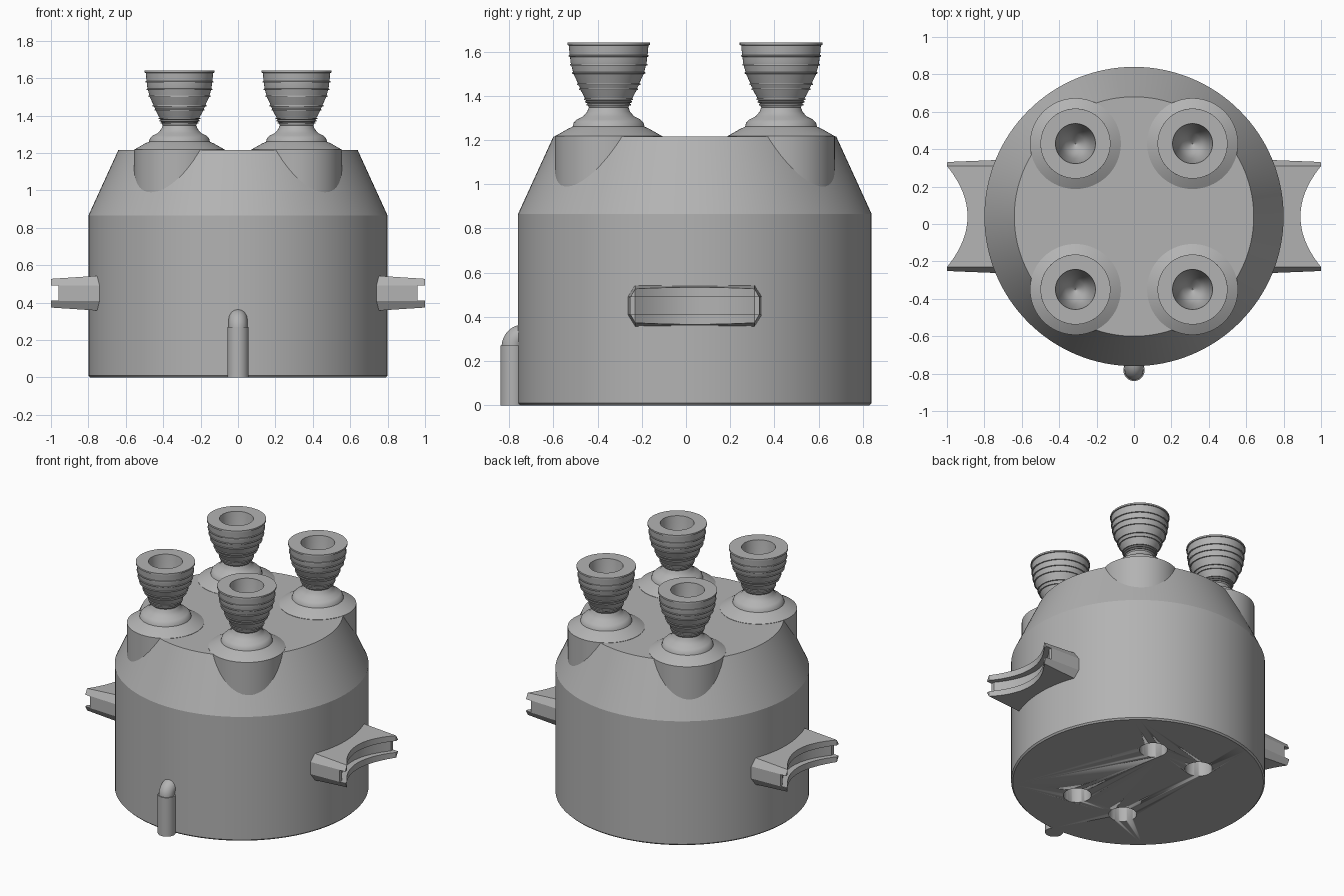
import bpy, bmesh, math
from mathutils import Vector

cube = bpy.data.objects.get("Cube")
if cube:
    bpy.data.objects.remove(cube)

CY = 0.04          # centre line of the hull in y

grey = bpy.data.materials.new("plain grey")
grey.use_nodes = True
COLOR = (0.45, 0.45, 0.45, 1)
grey.diffuse_color = COLOR
for node in grey.node_tree.nodes:
    if node.type == "BSDF_PRINCIPLED":
        node.inputs["Base Color"].default_value = COLOR


def finish(bm, name, angle=30):
    """Turn a bmesh into a shaded, coloured object."""
    bmesh.ops.remove_doubles(bm, verts=bm.verts, dist=1e-5)
    bmesh.ops.recalc_face_normals(bm, faces=bm.faces)
    mesh = bpy.data.meshes.new(name)
    bm.to_mesh(mesh)
    bm.free()
    obj = bpy.data.objects.new(name, mesh)
    bpy.context.collection.objects.link(obj)
    mesh.materials.append(grey)
    bpy.ops.object.select_all(action="DESELECT")
    obj.select_set(True)
    bpy.context.view_layer.objects.active = obj
    bpy.ops.object.shade_smooth_by_angle(angle=math.radians(angle))
    return obj


def skin(bm, rings, closed_ring=True):
    """Bridge successive rings of points and cap both ends."""
    loops = [[bm.verts.new(p) for p in ring] for ring in rings]
    n = len(loops[0])
    for a, b in zip(loops, loops[1:]):
        for i in range(n):
            j = (i + 1) % n
            bm.faces.new((a[i], a[j], b[j], b[i]))
    bm.faces.new(loops[0])
    bm.faces.new(loops[-1])


def lathe(name, profile, x, y, steps=64, angle=30):
    """Revolve (radius, height) points around a vertical axis."""
    bm = bmesh.new()
    turns = [math.tau * i / steps for i in range(steps)]
    skin(bm, [[(x + r * math.cos(t), y + r * math.sin(t), z) for t in turns]
              for r, z in profile])
    return finish(bm, name, angle)


# Hull with a small bottom chamfer and a conical shoulder
hull = lathe("hull", [(0.79, 0), (0.80, 0.01), (0.80, 0.865), (0.64, 1.215)],
             0, CY, 128, 20)

# Four sockets in the underside
for sx in (-1, 1):
    for sy in (-1, 1):
        cutter = lathe("socket_cutter", [(0.088, -0.1), (0.088, 0.3)],
                       sx * 0.187, CY + sy * 0.373, 48)
        cutter.hide_render = True
        mod = hull.modifiers.new("socket", "BOOLEAN")
        mod.operation = "DIFFERENCE"
        mod.solver = "EXACT"
        mod.object = cutter
        bpy.context.view_layer.objects.active = hull
        bpy.ops.object.modifier_apply(modifier=mod.name)
        bpy.data.objects.remove(cutter)

# Profiles of the mount, and of the bell with its hollow inside
MOUNT = [(0.243, 0.95), (0.243, 1.217), (0.185, 1.25), (0.163, 1.26), (0.158, 1.278),
         (0.143, 1.293), (0.115, 1.307), (0.097, 1.328), (0.088, 1.352)]
BELL = [(1.345, 0.088), (1.39, 0.108), (1.43, 0.128), (1.5, 0.159),
        (1.55, 0.172), (1.64, 0.182)]
LIPS = [1.36, 1.372, 1.384, 1.43, 1.452, 1.503, 1.54, 1.58, 1.632]
THROAT = [(0.107, 1.64), (0.098, 1.56), (0.08, 1.47), (0.052, 1.40), (0.002, 1.36)]


def bell_radius(z):
    for (z0, r0), (z1, r1) in zip(BELL, BELL[1:]):
        if z <= z1:
            return r0 + (r1 - r0) * (z - z0) / (z1 - z0)
    return BELL[-1][1]


bell = [(r, z) for z, r in BELL if all(abs(z - lip) > 0.009 for lip in LIPS)]
for lip in LIPS:
    r = bell_radius(lip)
    bell += [(r - 0.001, lip - 0.004), (r + 0.006, lip - 0.003), (r + 0.006, lip + 0.003),
             (r + 0.001, lip + 0.004)]
bell.sort(key=lambda p: p[1])
bell[-1] = (0.187, 1.64)
bell.insert(0, (0.002, 1.345))

for side, sx in (("left", 1), ("right", -1)):
    for end, sy in (("back", 1), ("front", -1)):
        x, y = sx * 0.313, CY + sy * 0.39
        lathe(f"{end}_{side}_mount", MOUNT, x, y)
        lathe(f"{end}_{side}_bell", bell + THROAT, x, y)


# Side brackets: concave outer edge with a channel between two flanges
def bracket(name, side):
    bm = bmesh.new()
    mid, half, groove = 0.45, 0.27, 0.04
    rows = [half * i / 12 for i in range(-12, 13)]
    stations = [(-0.305, True)] + [(v, False) for v in rows] + [(0.305, True)]
    rings = []
    for v, tip in stations:
        edge = 0.89 + 0.11 * min(1, abs(v) / half) ** 2
        ring = []
        for x, h in ((0.66, None), (edge, None), (edge, groove), (edge - 0.04, groove)):
            if h is None:
                h = groove + 0.002 if tip else 0.093 - 0.065 * (x - 0.75)
            y = v
            if tip:
                y -= math.copysign(max(0, x - 0.8) * 0.075, v)
            ring.append((x * side, y + CY, h))
        upper = [(x, y, mid + h) for x, y, h in ring]
        lower = [(x, y, mid - h) for x, y, h in reversed(ring)]
        rings.append(upper + lower)
    skin(bm, rings)
    finish(bm, name, 20)


bracket("left_bracket", 1)
bracket("right_bracket", -1)

# Front pipe with an elbow that bends into the hull
lathe("front_pipe", [(0.057, 0), (0.057, 0.27)], 0, -0.783, 32)
bm = bmesh.new()
elbow = []
for i in range(13):
    bend = math.radians(90) * i / 12
    out = Vector((0, -math.cos(bend), math.sin(bend)))
    elbow.append([Vector((0, -0.733, 0.265)) + out * (0.051 + 0.05 * math.cos(t))
                  + Vector((0.05 * math.sin(t), 0, 0))
                  for t in (math.tau * k / 32 for k in range(32))])
skin(bm, elbow)
finish(bm, "front_pipe_elbow")
